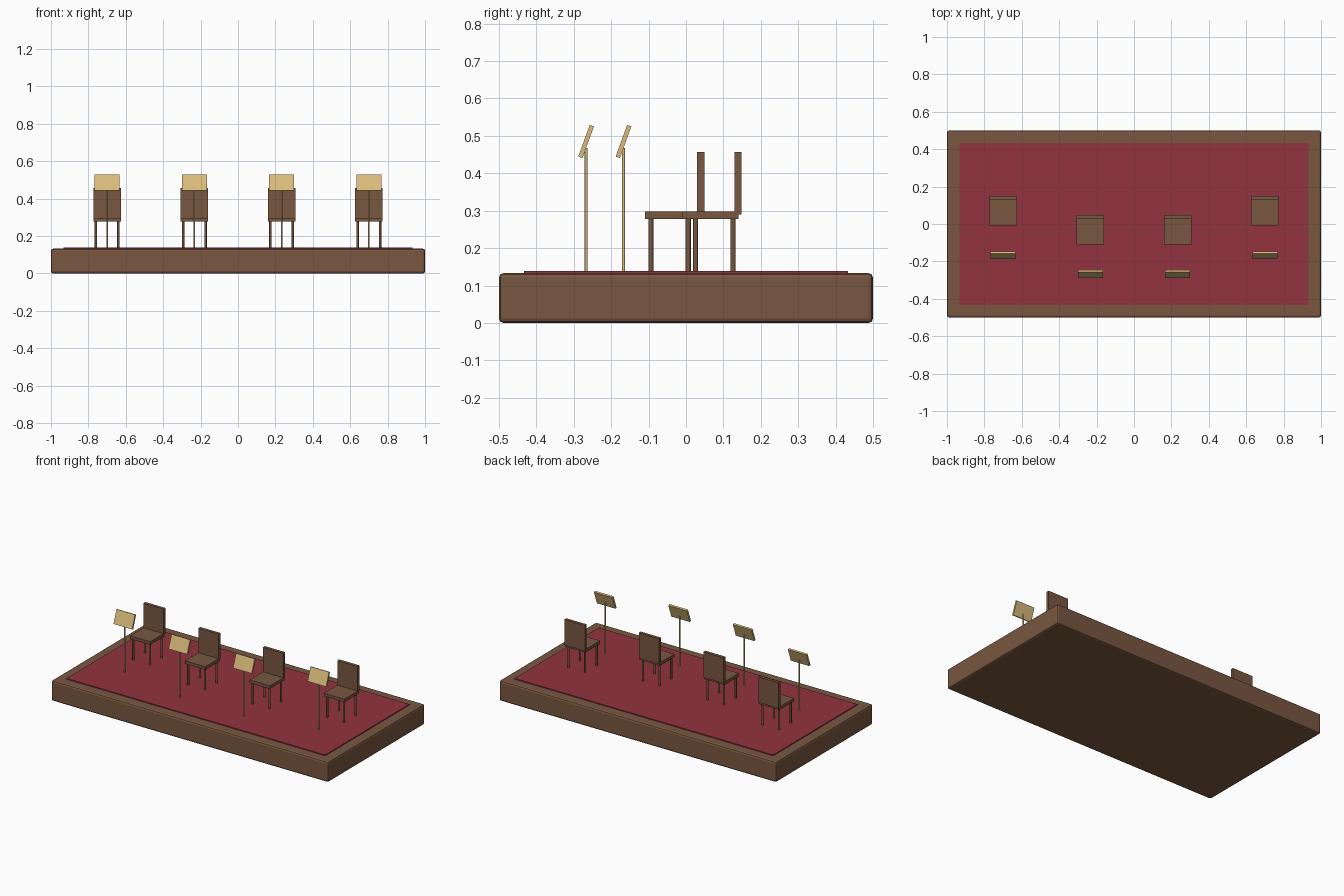
import bpy
from math import radians

if "Cube" in bpy.data.objects:
    bpy.data.objects.remove(bpy.data.objects["Cube"])


def material(name, rgb):
    m = bpy.data.materials.new(name)
    m.diffuse_color = (*rgb, 1)
    m.use_nodes = True
    m.node_tree.nodes["Principled BSDF"].inputs["Base Color"].default_value = m.diffuse_color
    return m


wood = material("wood", (0.19, 0.095, 0.052))
red = material("carpet_red", (0.29, 0.033, 0.05))
gold = material("brass", (0.70, 0.50, 0.20))


def box(name, loc, size, mat, tilt=0, bevel=0):
    bpy.ops.mesh.primitive_cube_add(size=1, location=loc)
    o = bpy.context.object
    o.name = name
    o.scale = size
    bpy.ops.object.transform_apply(location=False, rotation=False, scale=True)
    o.rotation_euler.x = tilt
    o.data.materials.append(mat)
    if bevel:
        b = o.modifiers.new("bevel", "BEVEL")
        b.width = bevel
        b.segments = 2
    return o


def rod(name, x, y, z0, z1, r, mat, sides):
    bpy.ops.mesh.primitive_cylinder_add(vertices=sides, radius=r, depth=z1 - z0,
                                        location=(x, y, (z0 + z1) / 2))
    o = bpy.context.object
    o.name = name
    o.data.materials.append(mat)
    bpy.ops.object.shade_smooth_by_angle(angle=radians(50))


# Platform and carpet
FLOOR = 0.139
box("platform", (0, 0, 0.0665), (2, 1, 0.133), wood, bevel=0.012)
box("carpet", (0, 0, 0.1345), (1.867, 0.867, 0.009), red)


def chair(x, y):
    box("seat", (x, y, 0.2875), (0.147, 0.15, 0.02), wood)
    box("backrest", (x, y + 0.073, 0.374), (0.147, 0.02, 0.167), wood)
    for sx in (-1, 1):
        for sy in (-1, 1):
            part = "front_leg" if sy < 0 else "back_leg"
            rod(part, x + sx * 0.06, y + sy * 0.06, FLOOR - 0.004, 0.28,
                0.0067, wood, 8)


def music_stand(x, y):
    rod("stand_post", x, y, FLOOR - 0.004, 0.467, 0.004, gold, 8)
    box("music_desk", (x, y, 0.485), (0.134, 0.012, 0.09), gold, radians(-20))


# Four players' places, the outer pair set further back
for x, dy in ((-0.7, 0.1), (-0.233, 0), (0.233, 0), (0.7, 0.1)):
    chair(x, -0.034 + dy)
    music_stand(x, -0.267 + dy)
